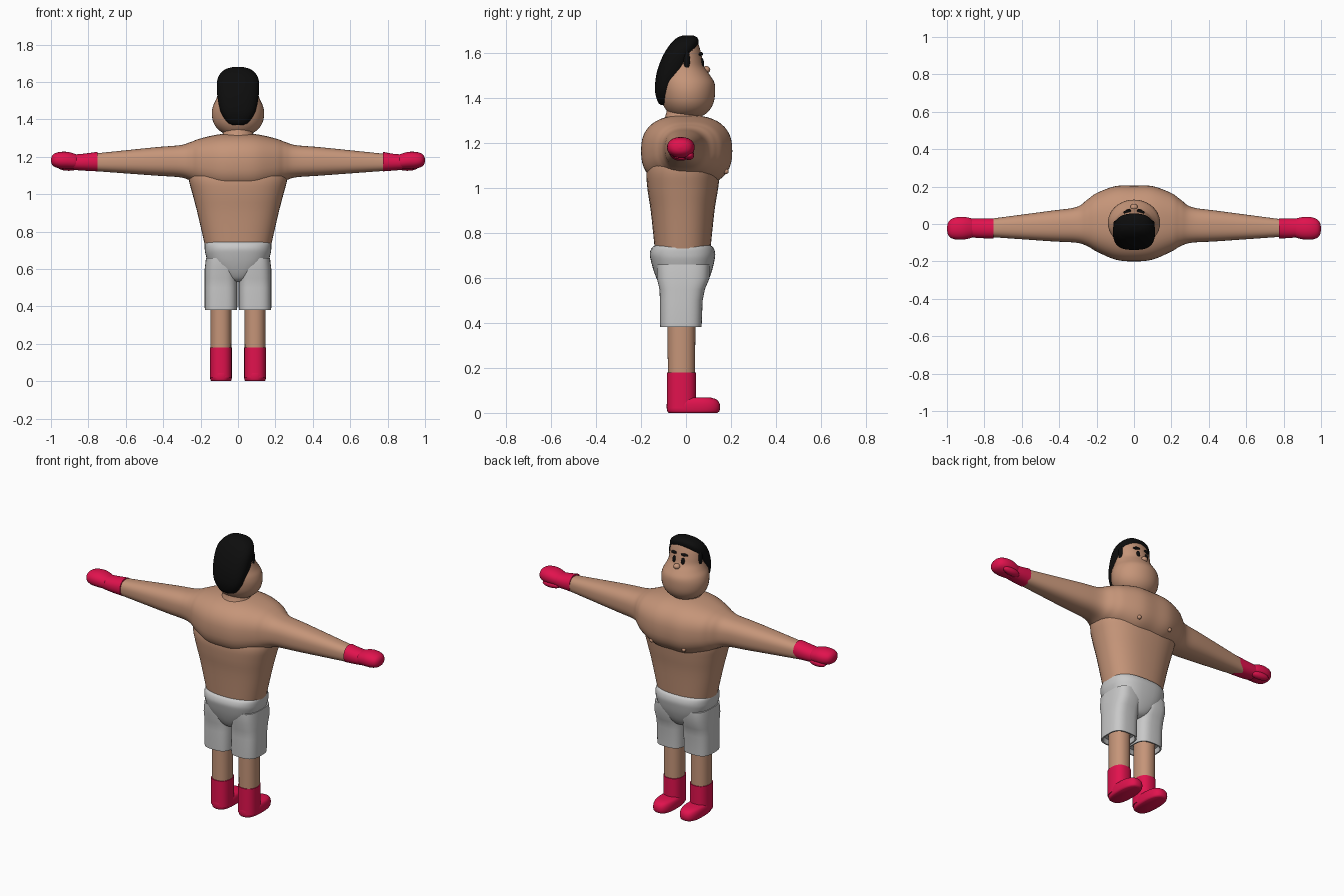
import bpy, bmesh, math
from mathutils import Vector, Matrix


def material(name, rgb):
    m = bpy.data.materials.new(name)
    m.diffuse_color = (*rgb, 1)
    return m


SKIN = material("skin tan", (0.56, 0.30, 0.19))
RED = material("crimson", (0.75, 0.006, 0.075))
GREY = material("shorts light grey", (0.58, 0.58, 0.58))
BLACK = material("hair black", (0.004, 0.004, 0.004))


def finish(name, bm, mat, angle=50):
    bmesh.ops.recalc_face_normals(bm, faces=bm.faces[:])
    me = bpy.data.meshes.new(name)
    bm.to_mesh(me)
    bm.free()
    me.materials.append(mat)
    me.shade_smooth()
    me.set_sharp_from_angle(angle=math.radians(angle))
    ob = bpy.data.objects.new(name, me)
    bpy.context.collection.objects.link(ob)
    return ob


def spline(rows, steps):
    """Catmull-Rom interpolation between ring descriptions."""
    out = []
    for i in range(len(rows) - 1):
        a, b, c, d = rows[max(i - 1, 0)], rows[i], rows[i + 1], rows[min(i + 2, len(rows) - 1)]
        for k in range(steps):
            t = k / steps
            out.append([0.5 * (2 * q + (r - p) * t + (2 * p - 5 * q + 4 * r - s) * t * t
                               + (3 * q - p - 3 * r + s) * t ** 3)
                        for p, q, r, s in zip(a, b, c, d)])
    return out + [list(rows[-1])]


def loft(name, rows, mat, axis="z", n=2.0, steps=4, seg=40):
    """Rows are (position, u0, u1, v0, v1): superellipse rings along an axis."""
    bm = bmesh.new()
    rings = []
    for t, u0, u1, v0, v1 in spline(rows, steps):
        ring = []
        for k in range(seg):
            c, s = math.cos(math.tau * k / seg), math.sin(math.tau * k / seg)
            u = (u0 + u1) / 2 + (u1 - u0) / 2 * math.copysign(abs(c) ** (2 / n), c)
            v = (v0 + v1) / 2 + (v1 - v0) / 2 * math.copysign(abs(s) ** (2 / n), s)
            ring.append(bm.verts.new((u, v, t) if axis == "z" else (t, u, v)))
        rings.append(ring)
    for a, b in zip(rings, rings[1:]):
        for k in range(seg):
            j = (k + 1) % seg
            bm.faces.new((a[k], a[j], b[j], b[k]))
    bm.faces.new(rings[0])
    bm.faces.new(rings[-1])
    return finish(name, bm, mat)


def column(name, rows, mat, cx=0.0, **kw):
    """Upright loft from rows of (z, half width, y back, y front)."""
    return loft(name, [(z, cx - r, cx + r, y0, y1) for z, r, y0, y1 in rows], mat, **kw)


def blob(name, loc, size, mat, rot=(0, 0, 0)):
    bm = bmesh.new()
    bmesh.ops.create_uvsphere(bm, u_segments=20, v_segments=12, radius=1)
    ob = finish(name, bm, mat)
    ob.location, ob.scale, ob.rotation_euler = loc, size, rot
    return ob


# Chest and both arms: one loft from hand to hand
half = [(0.1, -0.19, 0.202, 1.01, 1.32), (0.2, -0.147, 0.165, 1.045, 1.298),
        (0.25, -0.118, 0.13, 1.07, 1.28), (0.31, -0.1, 0.09, 1.09, 1.262),
        (0.45, -0.092, 0.07, 1.1, 1.25), (0.79, -0.068, 0.025, 1.125, 1.215)]
loft("chest_and_arms", [(-r[0], *r[1:]) for r in reversed(half)]
     + [(0, -0.2, 0.205, 1.005, 1.325)] + half, SKIN, axis="x", n=2.5, steps=6, seg=48)

# Belly
column("belly", [(0.70, 0.17, -0.135, 0.105), (0.74, 0.18, -0.14, 0.11), (0.9, 0.217, -0.157, 0.127),
                 (1.0, 0.243, -0.172, 0.143), (1.08, 0.263, -0.175, 0.15),
                 (1.14, 0.255, -0.15, 0.13), (1.19, 0.2, -0.1, 0.09)], SKIN, n=2.4)

# Neck and head
column("neck", [(1.26, 0.11, -0.12, 0.10), (1.32, 0.083, -0.092, 0.07), (1.38, 0.07, -0.08, 0.06)], SKIN)
column("head", [(1.315, 0.03, -0.03, 0.05), (1.325, 0.075, -0.065, 0.08), (1.35, 0.11, -0.09, 0.107),
                (1.385, 0.132, -0.108, 0.124), (1.43, 0.14, -0.117, 0.13), (1.47, 0.134, -0.12, 0.126),
                (1.505, 0.118, -0.115, 0.105), (1.54, 0.107, -0.105, 0.082), (1.58, 0.103, -0.095, 0.072),
                (1.62, 0.096, -0.08, 0.062), (1.65, 0.075, -0.055, 0.05), (1.67, 0.03, -0.02, 0.02)], SKIN)

# Hair cap that emerges from the skull
column("hair", [(1.37, 0.03, -0.112, -0.06), (1.385, 0.058, -0.126, -0.05), (1.43, 0.088, -0.138, -0.04),
                (1.48, 0.103, -0.136, -0.02), (1.53, 0.111, -0.126, 0.01), (1.58, 0.113, -0.107, 0.028),
                (1.62, 0.108, -0.085, 0.046), (1.65, 0.09, -0.062, 0.056), (1.67, 0.062, -0.038, 0.05),
                (1.68, 0.025, -0.012, 0.03)], BLACK, n=2.6)

# Face
blob("nose", (0, 0.09, 1.527), (0.02, 0.018, 0.016), SKIN)
for s, side in ((-1, "left"), (1, "right")):
    blob(side + "_eye", (s * 0.03, 0.073, 1.56), (0.011, 0.007, 0.02), BLACK, (0.15, 0, -s * 0.2))
    blob(side + "_eyebrow", (s * 0.036, 0.066, 1.597), (0.022, 0.009, 0.008), BLACK, (0, s * 0.1, -s * 0.25))
    blob(side + "_sideburn", (s * 0.1, 0.002, 1.57), (0.01, 0.016, 0.045), BLACK)
    blob(side + "_nipple", (s * 0.11, 0.178, 1.075), (0.012, 0.012, 0.012), SKIN)

# Shorts seat
column("shorts_seat", [(0.53, 0.03, -0.07, 0.04), (0.545, 0.06, -0.1, 0.07), (0.58, 0.11, -0.123, 0.095),
                       (0.63, 0.155, -0.143, 0.115), (0.68, 0.174, -0.157, 0.127),
                       (0.71, 0.178, -0.161, 0.13), (0.735, 0.177, -0.152, 0.122),
                       (0.746, 0.168, -0.136, 0.108)], GREY, n=2.6)

for s, side in ((-1, "left"), (1, "right")):
    cx = s * 0.091
    # Shorts leg with an open hem
    column(side + "_shorts_leg", [(0.41, 0.072, -0.1, 0.055), (0.382, 0.078, -0.107, 0.062),
                                  (0.382, 0.086, -0.115, 0.069), (0.395, 0.087, -0.116, 0.07),
                                  (0.5, 0.087, -0.116, 0.074), (0.55, 0.087, -0.118, 0.084),
                                  (0.6, 0.087, -0.13, 0.105), (0.66, 0.08, -0.13, 0.105)],
           GREY, cx, n=3, steps=1)
    # Leg
    column(side + "_leg", [(0.1, 0.055, -0.08, 0.04), (0.45, 0.056, -0.083, 0.042)], SKIN, cx, n=2.2)
    # Boot shaft and foot
    column(side + "_boot_shaft", [(0.02, 0.058, -0.085, 0.045), (0.18, 0.058, -0.085, 0.045)],
           RED, cx, n=2.4, steps=1)
    column(side + "_boot_foot", [(0, 0.05, -0.076, 0.138), (0.007, 0.056, -0.083, 0.148),
                                 (0.025, 0.059, -0.086, 0.152), (0.045, 0.058, -0.085, 0.148),
                                 (0.06, 0.052, -0.08, 0.135), (0.068, 0.04, -0.07, 0.11)], RED, cx, n=2.6)
    # Boxing glove: cuff, fist and thumb
    start = 0.775 if s > 0 else 0.752
    cuff = [(start, -0.078, 0.03, 1.122, 1.226), (0.83, -0.075, 0.03, 1.126, 1.216),
            (0.88, -0.07, 0.028, 1.13, 1.212)]
    loft(side + "_glove_cuff", [(s * r[0], *r[1:]) for r in cuff], RED, axis="x", n=2.2)
    fist = [(0.85, -0.06, 0.015, 1.14, 1.205), (0.87, -0.074, 0.03, 1.135, 1.215),
            (0.91, -0.083, 0.038, 1.135, 1.226), (0.95, -0.083, 0.036, 1.137, 1.226),
            (0.98, -0.074, 0.024, 1.146, 1.218), (0.995, -0.055, 0.004, 1.16, 1.204),
            (1.0, -0.03, -0.02, 1.178, 1.186)]
    loft(side + "_glove_fist", [(s * r[0], *r[1:]) for r in fist], RED, axis="x", n=2.2)
    blob(side + "_glove_thumb", (s * 0.905, 0.012, 1.147), (0.06, 0.024, 0.022), RED, (0, 0, s * 0.1))
